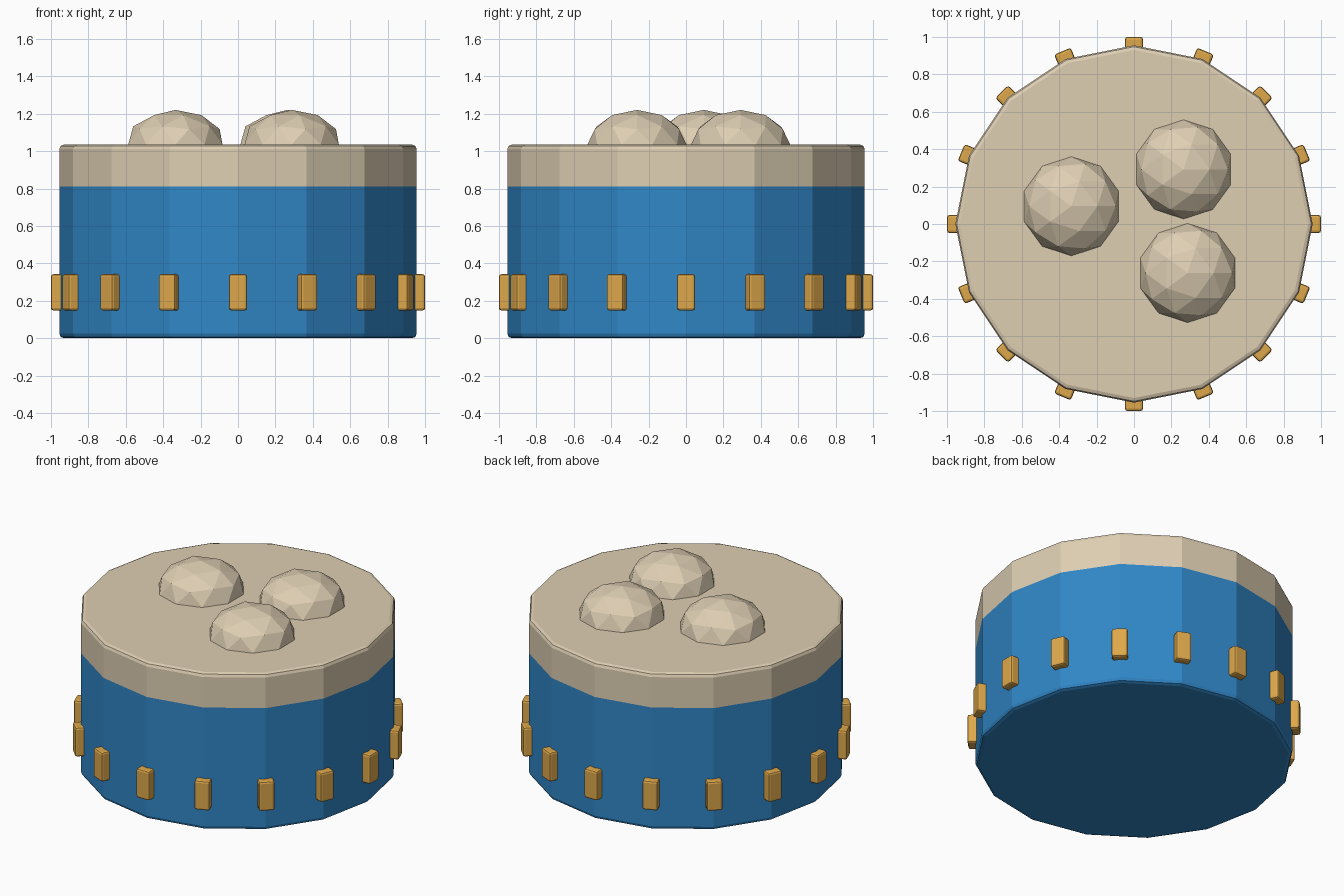
import bpy, bmesh, math
from mathutils import Matrix, Vector

if "Cube" in bpy.data.objects:
    bpy.data.objects.remove(bpy.data.objects["Cube"], do_unlink=True)

SIDES = 16
RADIUS = 0.955
TOP = 1.035
BAND = 0.81


def material(name, rgb):
    mat = bpy.data.materials.new(name)
    mat.use_nodes = True
    color = (*rgb, 1.0)
    mat.diffuse_color = color
    bsdf = mat.node_tree.nodes["Principled BSDF"]
    bsdf.inputs["Base Color"].default_value = color
    bsdf.inputs["Roughness"].default_value = 0.8
    return mat


def make_object(name, bm, *mats):
    mesh = bpy.data.meshes.new(name)
    bm.to_mesh(mesh)
    bm.free()
    for mat in mats:
        mesh.materials.append(mat)
    obj = bpy.data.objects.new(name, mesh)
    bpy.context.collection.objects.link(obj)
    return obj


blue = material("blue wrapper", (0.03, 0.24, 0.57))
cream = material("cream topping", (0.73, 0.62, 0.45))
gold = material("gold stud", (0.73, 0.39, 0.07))

# Drum: sixteen-sided body with softened rims, cream above the band line
bm = bmesh.new()
bmesh.ops.create_cone(bm, cap_ends=True, segments=SIDES, radius1=RADIUS, radius2=RADIUS,
                      depth=TOP, matrix=Matrix.Translation((0, 0, TOP / 2)))
rims = [e for e in bm.edges if abs(e.verts[0].co.z - e.verts[1].co.z) < 0.01]
bmesh.ops.bevel(bm, geom=rims, offset=0.024, segments=2, profile=0.5, affect='EDGES')
bmesh.ops.bisect_plane(bm, geom=bm.verts[:] + bm.edges[:] + bm.faces[:],
                       plane_co=(0, 0, BAND), plane_no=(0, 0, 1))
for face in bm.faces:
    face.material_index = int(face.calc_center_median().z > BAND)
make_object("drum_body", bm, blue, cream)

# Domes: faceted, flattened balls half sunk in the top
for i, (x, y) in enumerate([(-0.335, 0.095), (0.265, 0.292), (0.287, -0.262)]):
    bm = bmesh.new()
    bmesh.ops.create_icosphere(bm, subdivisions=2, radius=0.265)
    bmesh.ops.scale(bm, vec=(1, 1, 0.7), verts=bm.verts)
    dome = make_object(f"top_dome_{i + 1}", bm, cream)
    dome.location = (x, y, TOP)

# Studs: rounded blocks on every corner of the drum
for i in range(SIDES):
    bm = bmesh.new()
    bmesh.ops.create_cube(bm, size=1)
    bmesh.ops.scale(bm, vec=(0.096, 0.096, 0.194), verts=bm.verts)
    bmesh.ops.bevel(bm, geom=bm.edges[:], offset=0.013, segments=2, profile=0.5,
                    affect='EDGES')
    stud = make_object(f"side_stud_{i + 1}", bm, gold)
    angle = math.tau * i / SIDES
    stud.location = Vector((math.cos(angle), math.sin(angle), 0)) * 0.952 + Vector((0, 0, 0.245))
    stud.rotation_euler.z = angle
